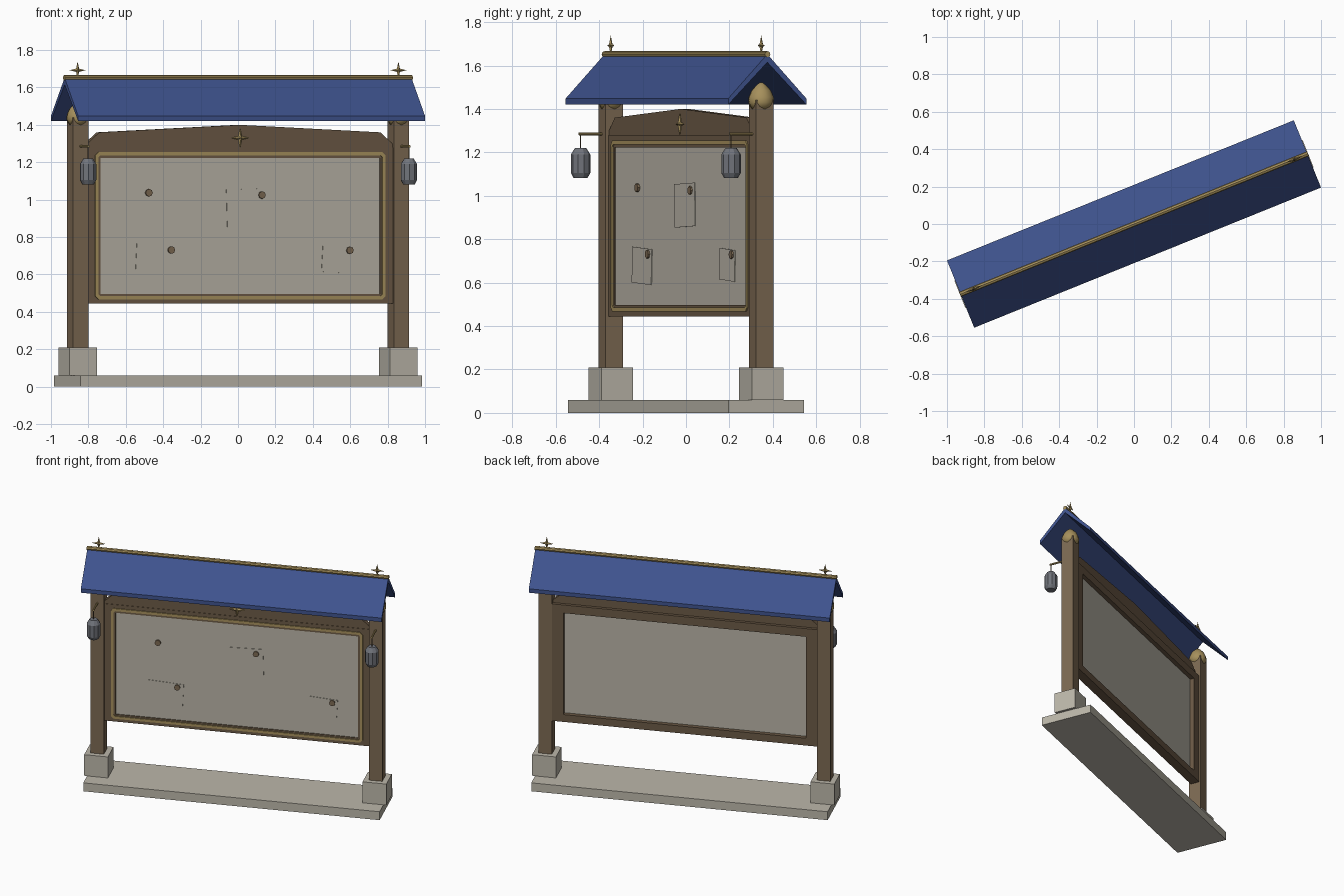
import bpy, bmesh, math
from mathutils import Matrix, Vector

cube = bpy.data.objects.get("Cube")
if cube:
    bpy.data.objects.remove(cube, do_unlink=True)

TURN = Matrix.Rotation(math.radians(22), 4, 'Z')   # whole sign stands turned


def material(name, r, g, b):
    lin = [((c / 255 + 0.055) / 1.055) ** 2.4 for c in (r, g, b)] + [1]
    m = bpy.data.materials.new(name)
    m.use_nodes = True
    m.diffuse_color = lin
    m.node_tree.nodes["Principled BSDF"].inputs["Base Color"].default_value = lin
    return m


STONE = material("stone", 188, 183, 170)
BOARD = material("pale board", 184, 179, 166)
WOOD = material("post wood", 124, 105, 82)
DARK = material("dark wood", 107, 89, 69)
GOLD = material("dull gold", 166, 144, 92)
BLUE = material("roof blue", 63, 83, 142)
IRON = material("lantern grey", 113, 116, 123)


def finish(name, bm, mat, smooth=False):
    bmesh.ops.recalc_face_normals(bm, faces=bm.faces)
    bm.transform(TURN)
    me = bpy.data.meshes.new(name)
    bm.to_mesh(me)
    bm.free()
    me.materials.append(mat)
    ob = bpy.data.objects.new(name, me)
    bpy.context.collection.objects.link(ob)
    if smooth:
        for p in me.polygons:
            p.use_smooth = True
    return ob


def box(name, x, y, z, mat, tilt=0):
    """Box from (low, high) pairs, optionally tilted about y."""
    bm = bmesh.new()
    mid = Vector([(a + b) / 2 for a, b in (x, y, z)])
    size = [b - a for a, b in (x, y, z)]
    m = Matrix.Translation(mid) @ Matrix.Rotation(tilt, 4, 'Y') @ Matrix.Diagonal((*size, 1))
    bmesh.ops.create_cube(bm, size=1, matrix=m)
    return finish(name, bm, mat)


def prism(name, points, start, sweep, mat):
    """Extrude a flat outline of 3D points along sweep."""
    bm = bmesh.new()
    f = bm.faces.new([bm.verts.new(Vector(p) + Vector(start)) for p in points])
    new = bmesh.ops.extrude_face_region(bm, geom=[f])["geom"]
    bmesh.ops.translate(bm, vec=sweep, verts=[v for v in new if isinstance(v, bmesh.types.BMVert)])
    return finish(name, bm, mat)


def rod(name, a, b, r, mat, sides=8):
    a, b = Vector(a), Vector(b)
    bm = bmesh.new()
    m = Matrix.Translation((a + b) / 2) @ (b - a).to_track_quat('Z', 'Y').to_matrix().to_4x4()
    bmesh.ops.create_cone(bm, cap_ends=True, segments=sides, radius1=r, radius2=r,
                          depth=(b - a).length, matrix=m)
    return finish(name, bm, mat)


def lathe(name, profile, x, y, mat, sides, smooth=False):
    bm = bmesh.new()
    rings = []
    for r, z in profile:
        rings.append([bm.verts.new((x + r * math.cos(i * math.tau / sides),
                                    y + r * math.sin(i * math.tau / sides), z)) for i in range(sides)])
    for lo, hi in zip(rings, rings[1:]):
        for i in range(sides):
            j = (i + 1) % sides
            bm.faces.new((lo[i], lo[j], hi[j], hi[i]))
    bm.faces.new(rings[0])
    bm.faces.new(rings[-1])
    return finish(name, bm, mat, smooth)


def outline(half, low, high, cut):
    pts = []
    for sx, z, s in ((-1, low, 1), (1, low, 1), (1, high, -1), (-1, high, -1)):
        side, up = (sx * (half - cut), z), (sx * half, z + s * cut)
        pair = [side, up] if sx * s > 0 else [up, side]
        pts += pair if cut else pair[:1]
    return pts


def ring(name, outer, inner, y0, y1, mat):
    """Rectangular frame; each outline is (half width, low, high, corner cut)."""
    bm = bmesh.new()
    loops = [[bm.verts.new((px, y, pz)) for px, pz in outline(*o)]
             for o, y in ((outer, y0), (inner, y0), (inner, y1), (outer, y1))]
    n = len(loops[0])
    for a, b in zip(loops, loops[1:] + loops[:1]):
        for i in range(n):
            j = (i + 1) % n
            bm.faces.new((a[i], a[j], b[j], b[i]))
    return finish(name, bm, mat)


def star(name, x, y, z, r, depth):
    """Four-pointed faceted star facing front and back."""
    bm = bmesh.new()
    rim = []
    for i in range(8):
        a, d = i * math.tau / 8, r if i % 2 == 0 else r * 0.27
        rim.append(bm.verts.new((x + d * math.cos(a), y, z + d * math.sin(a))))
    for s in (-1, 1):
        tip = bm.verts.new((x, y + s * depth, z))
        for i in range(8):
            bm.faces.new((rim[i], rim[(i + 1) % 8], tip))
    return finish(name, bm, GOLD)


# Stone base
box("base_slab", (-0.985, 0.985), (-0.188, 0.188), (0, 0.06), STONE)

# Posts, footings, caps, lanterns and finials on each side
for side, s in (("right", -1), ("left", 1)):
    x = s * 0.925
    box(side + "_footing", (x - 0.079, x + 0.079), (-0.079, 0.079), (0.06, 0.21), STONE)
    box(side + "_post", (x - 0.044, x + 0.044), (-0.044, 0.044), (0.21, 1.44), WOOD)
    lathe(side + "_post_cap", [(0.045, 1.40), (0.06, 1.43), (0.058, 1.455), (0.045, 1.485),
                               (0.022, 1.51), (0.006, 1.522)], x, 0, GOLD, 12, True)
    rod(side + "_lantern_arm", (x, -0.04, 1.285), (x, -0.158, 1.285), 0.007, GOLD)
    rod(side + "_lantern_cord", (x, -0.15, 1.285), (x, -0.15, 1.215), 0.003, DARK, 6)
    lathe(side + "_lantern", [(0.032, 1.082), (0.045, 1.105), (0.045, 1.19), (0.026, 1.22)],
          x, -0.15, IRON, 10)
    star(side + "_finial_star", x, 0, 1.692, 0.046, 0.01)

# Notice board with wooden frame and gold trim
box("notice_panel", (-0.815, 0.815), (-0.024, 0.005), (0.485, 1.235), BOARD)
ring("board_frame", (0.881, 0.445, 1.28, 0), (0.806, 0.497, 1.222, 0), -0.03, 0.035, DARK)
ring("gold_trim", (0.837, 0.467, 1.254, 0.018), (0.819, 0.485, 1.236, 0.01), -0.036, -0.028, GOLD)

# Peaked crest above the board
crest = [(-0.88, 1.27), (0.88, 1.27), (0.88, 1.30), (0.81, 1.36), (0, 1.40), (-0.81, 1.36), (-0.88, 1.30)]
prism("crest", [(a, 0, b) for a, b in crest], (0, -0.027, 0), (0, 0.04, 0), DARK)
star("crest_star", 0, -0.03, 1.33, 0.052, 0.012)

# Pinned papers and pins
for i, (x, z, w, h, tilt) in enumerate([(0.05, 0.957, 0.25, 0.2, -0.03), (-0.478, 0.677, 0.24, 0.165, 0.05),
                                        (0.57, 0.682, 0.19, 0.145, 0.06)]):
    box(f"paper_{i + 1}", (x - w / 2, x + w / 2), (-0.027, -0.023), (z - h / 2, z + h / 2), BOARD, tilt)
for i, (x, z) in enumerate([(-0.526, 1.037), (0.126, 1.025), (-0.397, 0.731), (0.633, 0.729)]):
    rod(f"pin_{i + 1}", (x, -0.036, z), (x, -0.023, z), 0.02, WOOD)

# Gabled roof with gold ridge
roof = [(0, 1.652), (0.194, 1.448), (0.194, 1.42), (0, 1.615), (-0.194, 1.42), (-0.194, 1.448)]
prism("roof", [(0, a, b) for a, b in roof], (-1, 0, 0), (2, 0, 0), BLUE)
rod("roof_ridge", (-1.003, 0, 1.652), (1.003, 0, 1.652), 0.014, GOLD)
